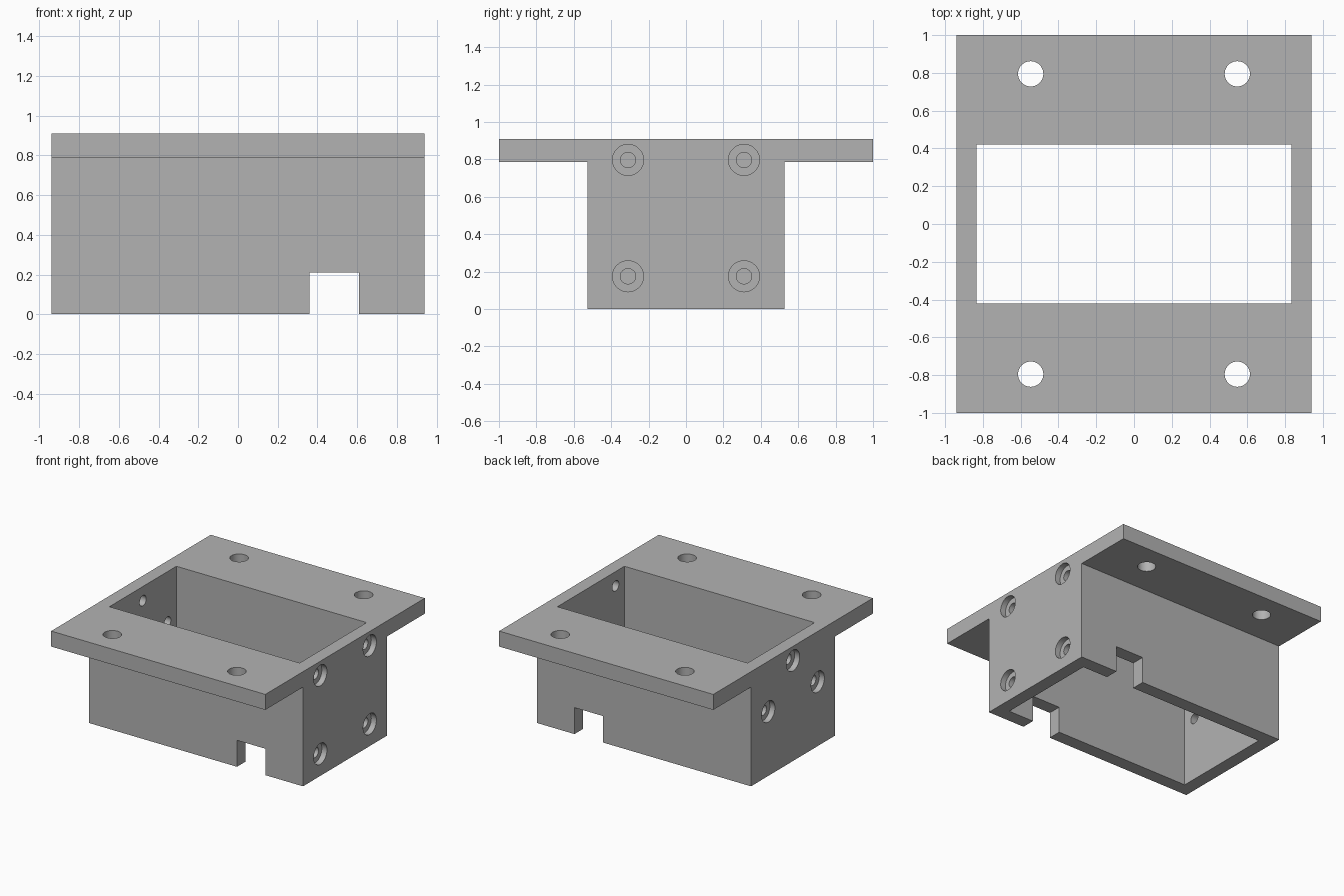
import bpy
import bmesh
from math import radians
from mathutils import Matrix, Vector

cube = bpy.data.objects.get("Cube")
if cube:
    bpy.data.objects.remove(cube, do_unlink=True)

HALF_X, HALF_Y, BODY_Y = 0.94, 1.0, 0.527
TOP, FLANGE_Z = 0.91, 0.787
BORE_DEPTH = 0.045

grey = bpy.data.materials.new("plain grey")
grey.use_nodes = True
grey.diffuse_color = (0.45, 0.45, 0.45, 1)
grey.node_tree.nodes["Principled BSDF"].inputs["Base Color"].default_value = grey.diffuse_color


def make_object(name, bm):
    bmesh.ops.recalc_face_normals(bm, faces=bm.faces)
    mesh = bpy.data.meshes.new(name)
    bm.to_mesh(mesh)
    bm.free()
    mesh.materials.append(grey)
    obj = bpy.data.objects.new(name, mesh)
    bpy.context.collection.objects.link(obj)
    return obj


def box(name, low, high):
    low, high = Vector(low), Vector(high)
    bm = bmesh.new()
    bmesh.ops.create_cube(bm, size=1, matrix=Matrix.Translation((low + high) / 2)
                          @ Matrix.Diagonal((*(high - low), 1)))
    return make_object(name, bm)


def cylinder(name, centre, radius, depth, axis):
    bm = bmesh.new()
    turn = Matrix.Rotation(radians(90), 4, "Y") if axis == "X" else Matrix()
    bmesh.ops.create_cone(bm, cap_ends=True, segments=40, radius1=radius, radius2=radius,
                          depth=depth, matrix=Matrix.Translation(centre) @ turn)
    return make_object(name, bm)


# T-shaped profile of housing and mounting flange, extruded along x
half = [(BODY_Y, 0), (BODY_Y, FLANGE_Z), (HALF_Y, FLANGE_Z), (HALF_Y, TOP)]
profile = half + [(-y, z) for y, z in reversed(half)]
bm = bmesh.new()
face = bm.faces.new([bm.verts.new((-HALF_X, y, z)) for y, z in profile])
extruded = bmesh.ops.extrude_face_region(bm, geom=[face])["geom"]
bmesh.ops.translate(bm, vec=(2 * HALF_X, 0, 0),
                    verts=[v for v in extruded if isinstance(v, bmesh.types.BMVert)])
housing = make_object("flanged_housing", bm)

# Central opening and the cable notch through front and back walls
cutters = [
    box("opening_cutter", (-0.835, -0.42, -0.1), (0.835, 0.42, 1.1)),
    box("notch_cutter", (0.36, -0.7, -0.1), (0.61, 0.7, 0.21)),
]

# Mounting holes through the flange
for x in (-0.547, 0.547):
    for y in (-0.795, 0.795):
        cutters.append(cylinder("mount_hole_cutter", (x, y, 0.85), 0.067, 0.4, "Z"))

# Counterbored screw holes: four on the +x wall, three on the -x wall
screws = [(1, y, z) for y in (-0.31, 0.31) for z in (0.175, 0.797)]
screws += [(-1, -0.31, 0.51), (-1, 0.31, 0.51), (-1, 0, 0.797)]
for side, y, z in screws:
    cutters.append(cylinder("screw_hole_cutter", (side * 0.89, y, z), 0.041, 0.3, "X"))
    cutters.append(cylinder("counterbore_cutter", (side * HALF_X, y, z),
                            0.083, 2 * BORE_DEPTH, "X"))

for cutter in cutters:
    cutter.hide_render = True
    cut = housing.modifiers.new(cutter.name, "BOOLEAN")
    cut.operation = "DIFFERENCE"
    cut.solver = "EXACT"
    cut.object = cutter

# Bake the cuts and drop the cutters
depsgraph = bpy.context.evaluated_depsgraph_get()
result = bpy.data.meshes.new_from_object(housing.evaluated_get(depsgraph))
housing.modifiers.clear()
housing.data = result
for cutter in cutters:
    bpy.data.objects.remove(cutter, do_unlink=True)
result.materials.clear()
result.materials.append(grey)
for polygon in result.polygons:
    polygon.material_index = 0

bpy.ops.object.select_all(action="DESELECT")
housing.select_set(True)
bpy.context.view_layer.objects.active = housing
bpy.ops.object.shade_smooth_by_angle(angle=radians(30))
